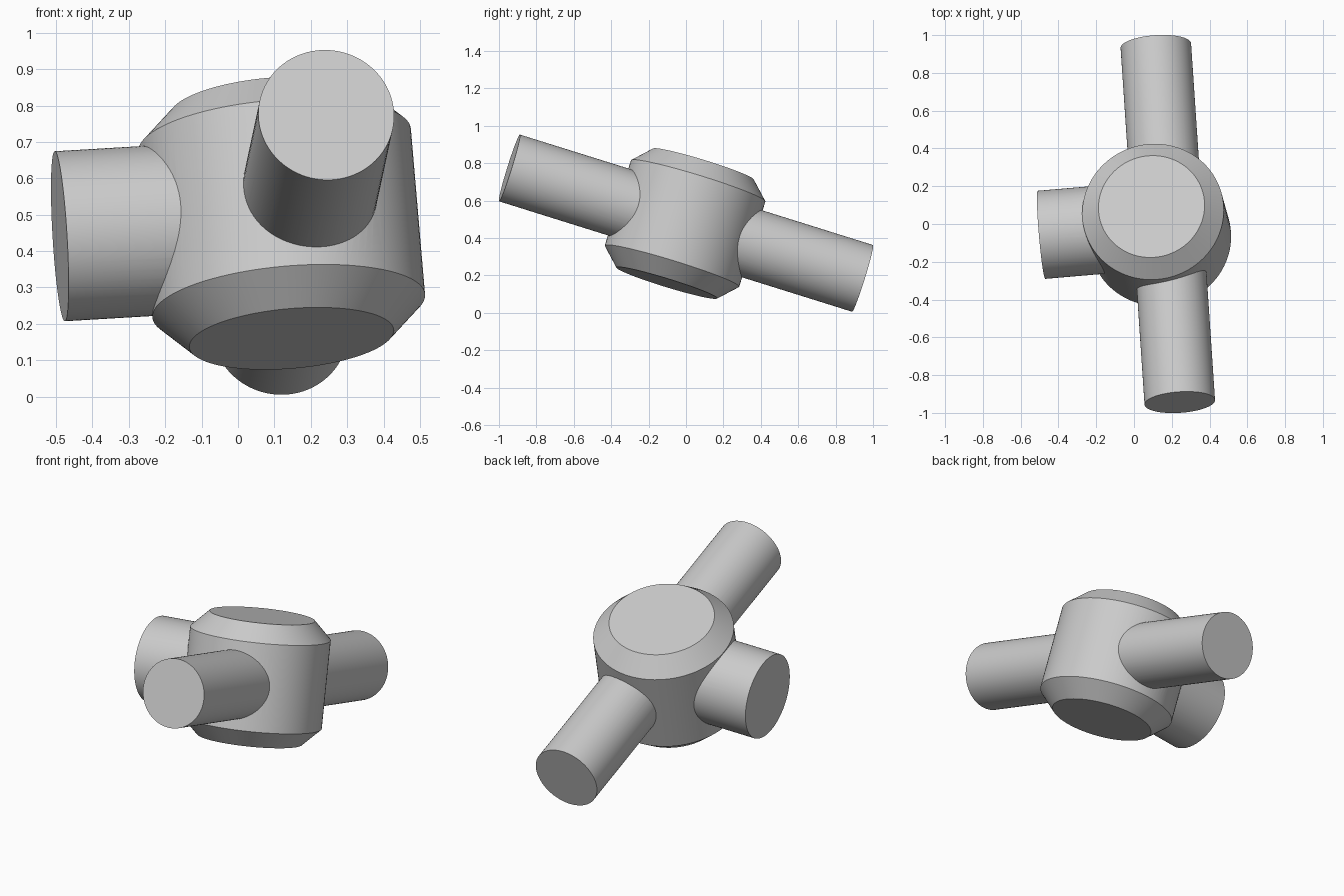
import bpy, bmesh, math
from mathutils import Vector, Matrix

cube = bpy.data.objects.get("Cube")
if cube:
    bpy.data.objects.remove(cube, do_unlink=True)

SEGMENTS = 96

# Single plain grey
grey = bpy.data.materials.new("plain_grey")
grey.use_nodes = True
colour = (0.6, 0.6, 0.6, 1)
grey.diffuse_color = colour
grey.node_tree.nodes["Principled BSDF"].inputs["Base Color"].default_value = colour


def turned(name, centre, axis, profile):
    """Solid of revolution from (radius, distance along axis) pairs."""
    bm = bmesh.new()
    rings = []
    for r, d in profile:
        rings.append([bm.verts.new((r * math.cos(a), r * math.sin(a), d))
                      for a in (math.tau * i / SEGMENTS for i in range(SEGMENTS))])
    for low, high in zip(rings, rings[1:]):
        for i in range(SEGMENTS):
            j = (i + 1) % SEGMENTS
            bm.faces.new((low[i], low[j], high[j], high[i]))
    bm.faces.new(rings[0][::-1])
    bm.faces.new(rings[-1])
    bmesh.ops.recalc_face_normals(bm, faces=bm.faces)
    mesh = bpy.data.meshes.new(name)
    bm.to_mesh(mesh)
    bm.free()
    mesh.materials.append(grey)
    obj = bpy.data.objects.new(name, mesh)
    bpy.context.collection.objects.link(obj)
    turn = axis.to_track_quat('Z', 'Y').to_matrix().to_4x4()
    obj.matrix_world = Matrix.Translation(centre) @ turn
    return obj


# Tilted perpendicular axes shared by all parts
rod_axis = Vector((-0.064, 0.953, -0.298)).normalized()
hub_axis = Vector((-0.082, 0.30, 0.95))
hub_axis = (hub_axis - rod_axis * hub_axis.dot(rod_axis)).normalized()
stub_axis = hub_axis.cross(rod_axis)
centre = Vector((0.12, -0.005, 0.477))

# Chamfered hub
half, radius, chamfer = 0.333, 0.376, 0.094
hub = turned("hub", centre, hub_axis,
             [(radius - chamfer, -half), (radius, chamfer - half),
              (radius, half - chamfer), (radius - chamfer, half)])

# Long through rod, set off to one side of the hub axis
rod = turned("through_rod", Vector((0.179, 0, 0.479)), rod_axis,
             [(0.187, -0.991), (0.187, 0.991)])

# Short thick side stub
stub = turned("side_stub", centre, stub_axis, [(0.234, 0), (0.234, 0.613)])

# Fuse the parts into one clean solid
bpy.context.view_layer.update()
bpy.ops.object.select_all(action='DESELECT')
hub.select_set(True)
bpy.context.view_layer.objects.active = hub
for part in (rod, stub):
    mod = hub.modifiers.new("join_" + part.name, 'BOOLEAN')
    mod.operation = 'UNION'
    mod.solver = 'EXACT'
    mod.object = part
    bpy.ops.object.modifier_apply(modifier=mod.name)
    bpy.data.objects.remove(part, do_unlink=True)
hub.name = "hub_with_rod_and_stub"
bpy.ops.object.shade_smooth_by_angle(angle=math.radians(25))
